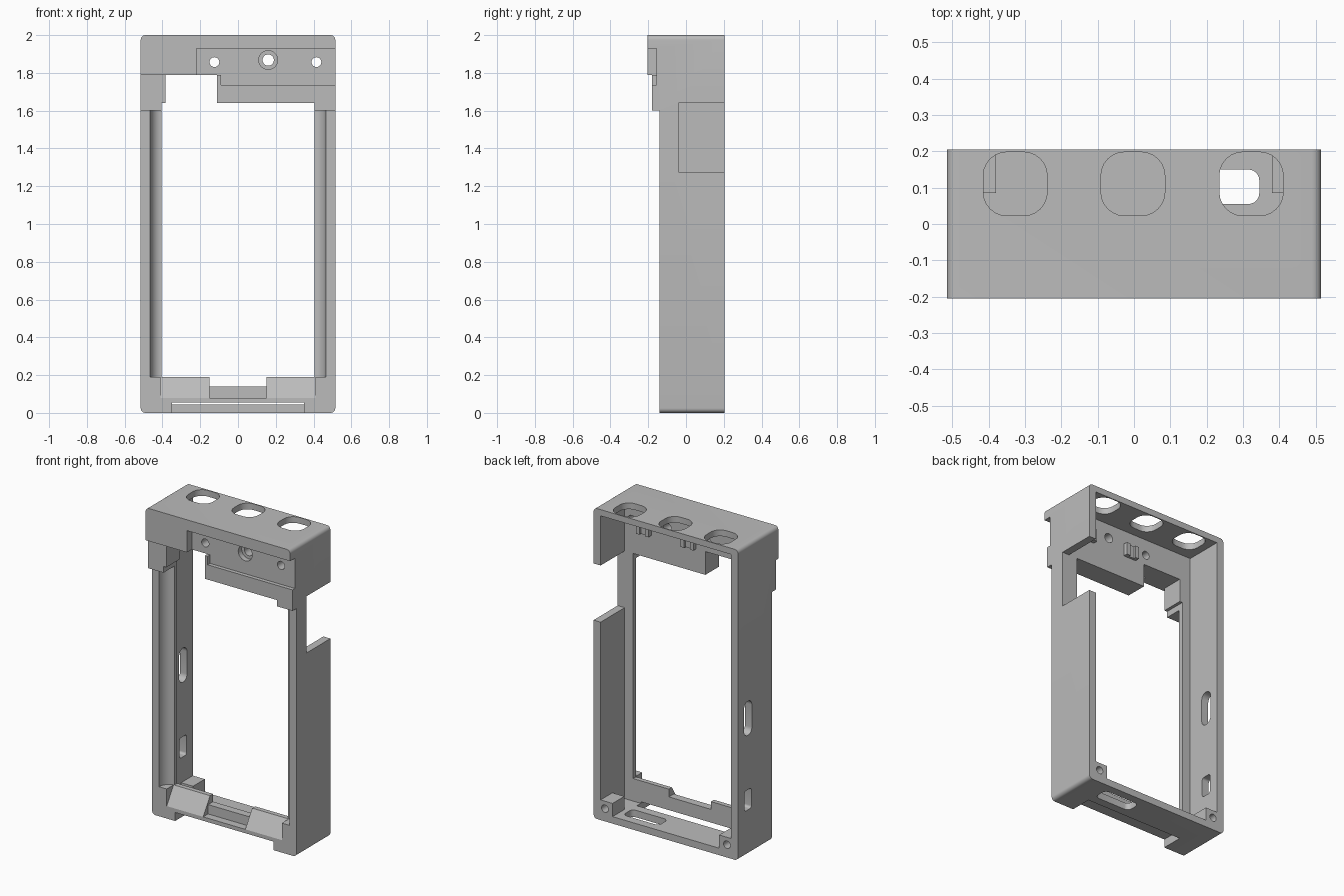
import bpy, bmesh, math
from mathutils import Vector

old = bpy.data.objects.get("Cube")
if old:
    bpy.data.objects.remove(old, do_unlink=True)

GREY = (0.5, 0.5, 0.5, 1)
grey = bpy.data.materials.new("plain grey")
grey.use_nodes = True
grey.diffuse_color = GREY
grey.node_tree.nodes["Principled BSDF"].inputs["Base Color"].default_value = GREY


def prism(name, axis, outline, a, b):
    """Extrude an outline along an axis; the outline uses the other two axes in order."""
    place = {"x": lambda u, v, w: Vector((w, u, v)),
             "y": lambda u, v, w: Vector((u, w, v)),
             "z": lambda u, v, w: Vector((u, v, w))}[axis]
    bm = bmesh.new()
    face = bm.faces.new([bm.verts.new(place(u, v, a)) for u, v in outline])
    ext = bmesh.ops.extrude_face_region(bm, geom=[face])
    moved = [g for g in ext["geom"] if isinstance(g, bmesh.types.BMVert)]
    bmesh.ops.translate(bm, verts=moved, vec=place(0, 0, b - a))
    bmesh.ops.recalc_face_normals(bm, faces=bm.faces)
    mesh = bpy.data.meshes.new(name)
    bm.to_mesh(mesh)
    bm.free()
    mesh.materials.append(grey)
    obj = bpy.data.objects.new(name, mesh)
    bpy.context.collection.objects.link(obj)
    return obj


def rounded(u0, u1, v0, v1, r, n=6):
    pts = []
    corners = ((u1 - r, v1 - r), (u0 + r, v1 - r), (u0 + r, v0 + r), (u1 - r, v0 + r))
    for k, (u, v) in enumerate(corners):
        for i in range(n + 1):
            t = math.pi / 2 * (k + i / n)
            pts.append((u + r * math.cos(t), v + r * math.sin(t)))
    return pts


def circle(u, v, r, n=24):
    return [(u + r * math.cos(i * math.tau / n), v + r * math.sin(i * math.tau / n)) for i in range(n)]


def box(name, x, y, z):
    return prism(name, "z", [(x[0], y[0]), (x[1], y[0]), (x[1], y[1]), (x[0], y[1])], *z)


def cut(target, cutter):
    mod = target.modifiers.new("cut", "BOOLEAN")
    mod.operation, mod.solver, mod.object = "DIFFERENCE", "EXACT", cutter
    bpy.context.view_layer.objects.active = target
    bpy.ops.object.modifier_apply(modifier=mod.name)
    bpy.data.objects.remove(cutter, do_unlink=True)


def cut_box(x, y, z):
    cut(body, box("cutter", x, y, z))


def cut_prism(*args):
    cut(body, prism("cutter", *args))


WALL, LIP, SEAT = 0.465, 0.405, -0.04   # inner wall, inner lip, back of the front frame
FAR, WIDE = -0.3, (-0.6, 0.6)

# Outer block, stepped back towards the bottom
body = prism("frame_body", "y", rounded(-0.515, 0.515, 0, 2, 0.025), -0.205, 0.205)
cut_box(WIDE, (FAR, -0.14), (-0.1, 1.6))
cut_box(WIDE, (FAR, -0.18), (1.5, 1.79))

# Recess across the head, leaving a small upright hook
cut_box((-0.22, 0.6), (FAR, -0.155), (1.79, 1.93))
cut_box((-0.09, 0.6), (FAR, -0.155), (1.735, 1.8))

# Hollow back and the front window
cut_box((-WALL, WALL), (SEAT, 0.3), (0.045, 1.96))
cut_prism("y", [(-LIP, 0.19), (LIP, 0.19), (LIP, 1.64), (-0.11, 1.64), (-0.11, 1.79),
                (-0.385, 1.79), (-0.385, 1.64), (-LIP, 1.64)], FAR, 0)

# Curved channels down both rails
for s in (-1, 1):
    curve = [(s * (LIP + 0.06 * math.cos(t)), -0.14 + 0.07 * math.sin(t))
             for t in [math.pi / 2 * i / 10 for i in range(11)]]
    cut_prism("z", [(s * 0.3, FAR), (s * WALL, FAR)] + curve + [(s * 0.3, -0.07)], 0.19, 1.6)

# Sloped bottom lip with a lower middle
cut_prism("x", [(FAR, 0.08), (-0.14, 0.08), (-0.07, 0.19), (-0.07, 0.25), (FAR, 0.25)], -0.41, 0.41)
cut_box((-0.15, 0.15), (FAR, 0), (0.14, 0.25))
cut_box((-0.15, 0.15), (FAR, -0.09), (0.08, 0.25))

# Notch under the lip and floor slot
cut_box((-0.35, 0.35), (FAR, 0), (-0.1, 0.055))
cut_prism("z", rounded(0.09, 0.345, 0.055, 0.15, 0.03), -0.1, 0.1)

# Three openings in the top
for x in (-0.327, -0.003, 0.323):
    cut_prism("z", rounded(x - 0.088, x + 0.088, 0.023, 0.198, 0.065), 1.9, 2.1)

# Screw holes through the head, the middle one counterbored
for x, z, r in ((-0.125, 1.857, 0.026), (0.16, 1.868, 0.03), (0.415, 1.857, 0.026)):
    cut_prism("y", circle(x, z, r), FAR, 0)
cut_prism("y", circle(0.16, 1.868, 0.05), FAR, -0.12)

# Side opening on one wall, two slots in the other
cut_box((0.4, 0.6), (SEAT, 0.3), (1.275, 1.64))
cut_prism("x", rounded(0.065, 0.145, 0.77, 0.99, 0.038), -0.6, -0.44)
cut_prism("x", rounded(0.07, 0.14, 0.29, 0.42, 0.015), -0.6, -0.44)

# Corner screw bosses at the bottom of the back
parts = [body]
for s, side in ((-1, "right"), (1, "left")):
    boss = box(side + "_screw_boss", sorted((s * 0.38, s * WALL)), (0.085, 0.205), (0.045, 0.13))
    cut(boss, prism("cutter", "y", circle(s * 0.435, 0.082, 0.024), 0.12, 0.3))
    parts.append(boss)

# Small clips behind the head, each with a groove
for i, x in enumerate((0.0, 0.32)):
    clip = box("head_clip_%d" % (i + 1), (x - 0.045, x + 0.045), (SEAT, -0.01), (1.79, 1.87))
    cut(clip, box("cutter", (x - 0.02, x + 0.02), (-0.025, 0.1), (1.7, 1.9)))
    parts.append(clip)

# Smooth rounded areas, sharp edges elsewhere
bpy.ops.object.select_all(action="DESELECT")
for obj in parts:
    obj.select_set(True)
bpy.context.view_layer.objects.active = body
bpy.ops.object.shade_smooth_by_angle(angle=math.radians(30))
